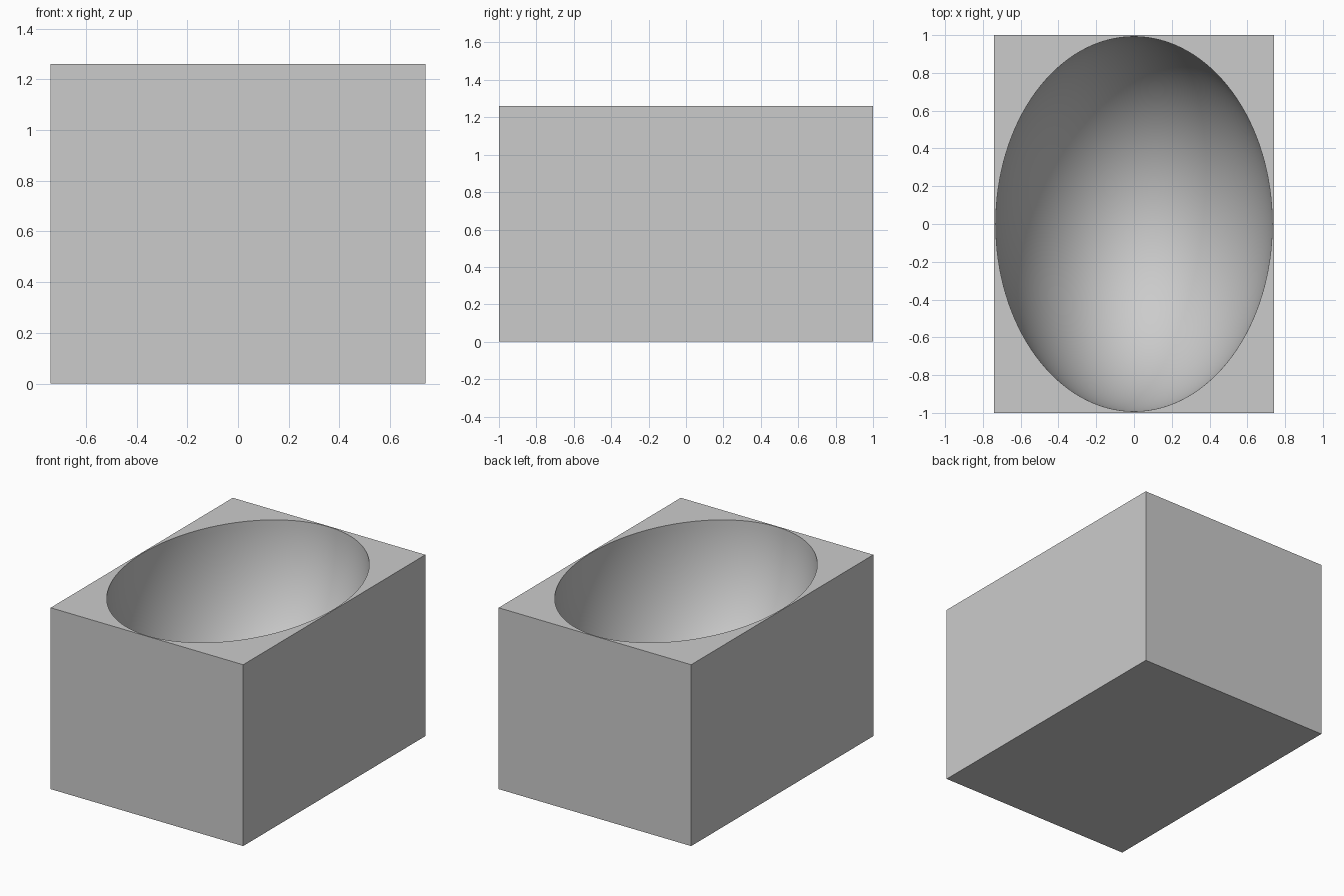
import bpy, bmesh
from math import sin, cos, pi, radians

if "Cube" in bpy.data.objects:
    bpy.data.objects.remove(bpy.data.objects["Cube"])

# Block half sizes and height; bowl radii (half ellipsoid sunk into the top)
HX, HY, H = 0.74, 1.0, 1.26
RX, RY, DEPTH = 0.732, 0.992, 1.06
SEG, RINGS = 128, 40
Q = SEG // 4

bm = bmesh.new()

# Outer block: eight-point outline (side middles and corners)
outline = [(1, 0), (1, 1), (0, 1), (-1, 1), (-1, 0), (-1, -1), (0, -1), (1, -1)]
top = [bm.verts.new((x * HX, y * HY, H)) for x, y in outline]
bot = [bm.verts.new((x * HX, y * HY, 0)) for x, y in outline]
for i in range(8):
    j = (i + 1) % 8
    bm.faces.new((bot[i], bot[j], top[j], top[i]))
bm.faces.new(bot[::-1])

# Bowl rings from the rim down to the lowest point
rings = []
for r in range(RINGS):
    t = r / RINGS * pi / 2
    rings.append([bm.verts.new((RX * cos(t) * cos(2 * pi * s / SEG),
                                RY * cos(t) * sin(2 * pi * s / SEG),
                                H - DEPTH * sin(t))) for s in range(SEG)])
pole = bm.verts.new((0, 0, H - DEPTH))
bowl = []
for s in range(SEG):
    n = (s + 1) % SEG
    for a, b in zip(rings, rings[1:]):
        bowl.append(bm.faces.new((a[s], b[s], b[n], a[n])))
    bowl.append(bm.faces.new((rings[-1][s], pole, rings[-1][n])))
for f in bowl:
    f.smooth = True

# Flat top: each corner is a fan between the rim and the outline
rim = rings[0]
for k in range(4):
    a, c, b = top[2 * k], top[2 * k + 1], top[(2 * k + 2) % 8]
    arc = [rim[(k * Q + i) % SEG] for i in range(Q + 1)]
    bm.faces.new((arc[0], a, c))
    bm.faces.new((c, b, arc[-1]))
    for p, q in zip(arc, arc[1:]):
        bm.faces.new((p, c, q))

bmesh.ops.recalc_face_normals(bm, faces=bm.faces)
mesh = bpy.data.meshes.new("basin_block")
bm.to_mesh(mesh)
bm.free()
obj = bpy.data.objects.new("basin_block", mesh)
bpy.context.collection.objects.link(obj)
bpy.context.view_layer.objects.active = obj
obj.select_set(True)
bpy.ops.object.shade_smooth_by_angle(angle=radians(30))
